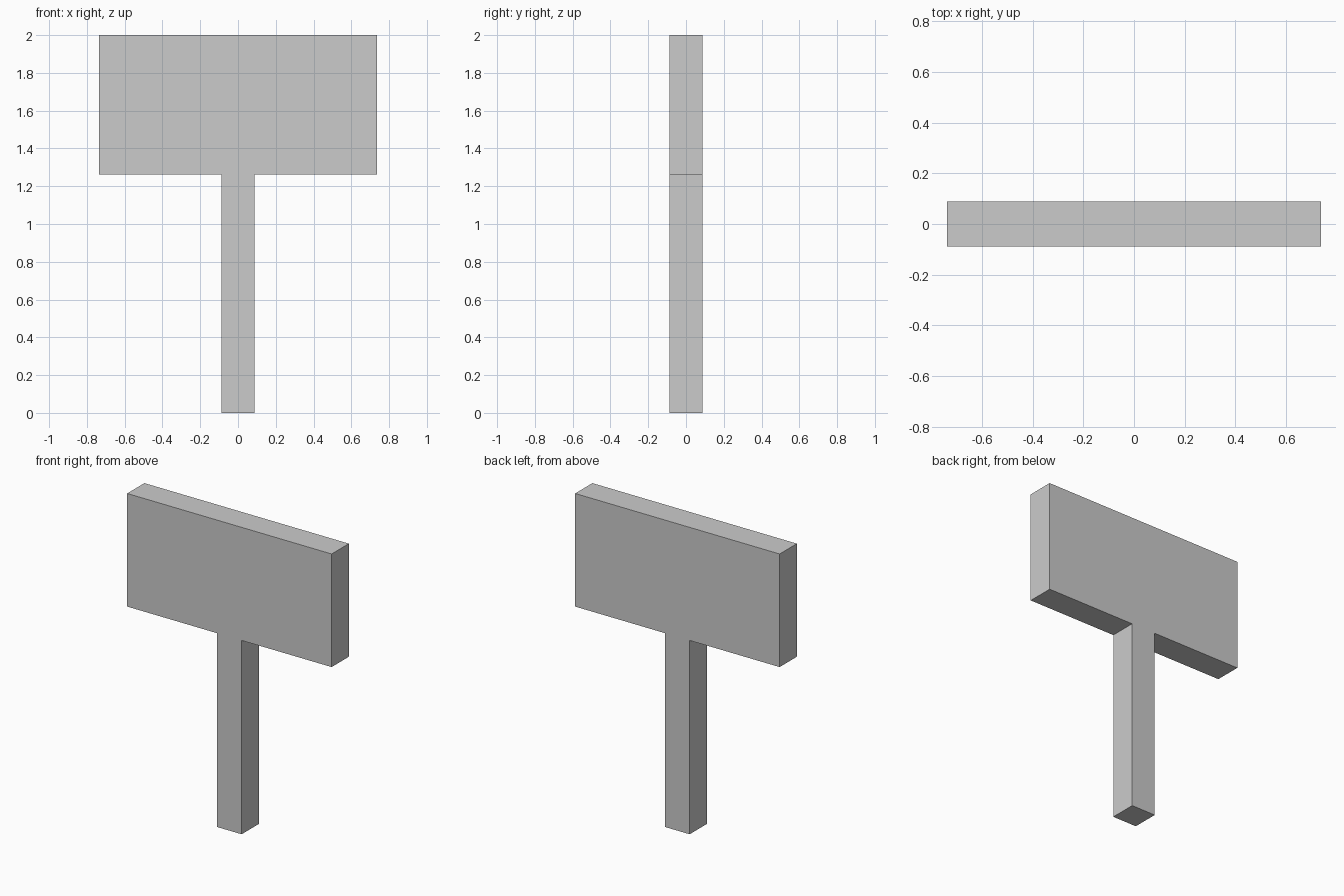
import bpy, bmesh

if "Cube" in bpy.data.objects:
    bpy.data.objects.remove(bpy.data.objects["Cube"])

HALF_DEPTH = 0.0885
HALF_POST = 0.0885
HALF_PANEL = 0.737
PANEL_BOTTOM = 1.263
TOP = 2.0

# Right half of the T-shaped outline (x, z), mirrored for the left half
right = [(HALF_POST, 0), (HALF_POST, PANEL_BOTTOM),
         (HALF_PANEL, PANEL_BOTTOM), (HALF_PANEL, TOP)]
outline = right + [(-x, z) for x, z in reversed(right)]

# Extrude the outline from front to back as one solid
bm = bmesh.new()
front = bm.faces.new([bm.verts.new((x, -HALF_DEPTH, z)) for x, z in outline])
result = bmesh.ops.extrude_face_region(bm, geom=[front], use_keep_orig=True)
back = [v for v in result["geom"] if isinstance(v, bmesh.types.BMVert)]
bmesh.ops.translate(bm, verts=back, vec=(0, 2 * HALF_DEPTH, 0))
bmesh.ops.recalc_face_normals(bm, faces=bm.faces)

mesh = bpy.data.meshes.new("sign_post")
bm.to_mesh(mesh)
bm.free()

# Sign panel and post
sign = bpy.data.objects.new("sign_post", mesh)
bpy.context.collection.objects.link(sign)
